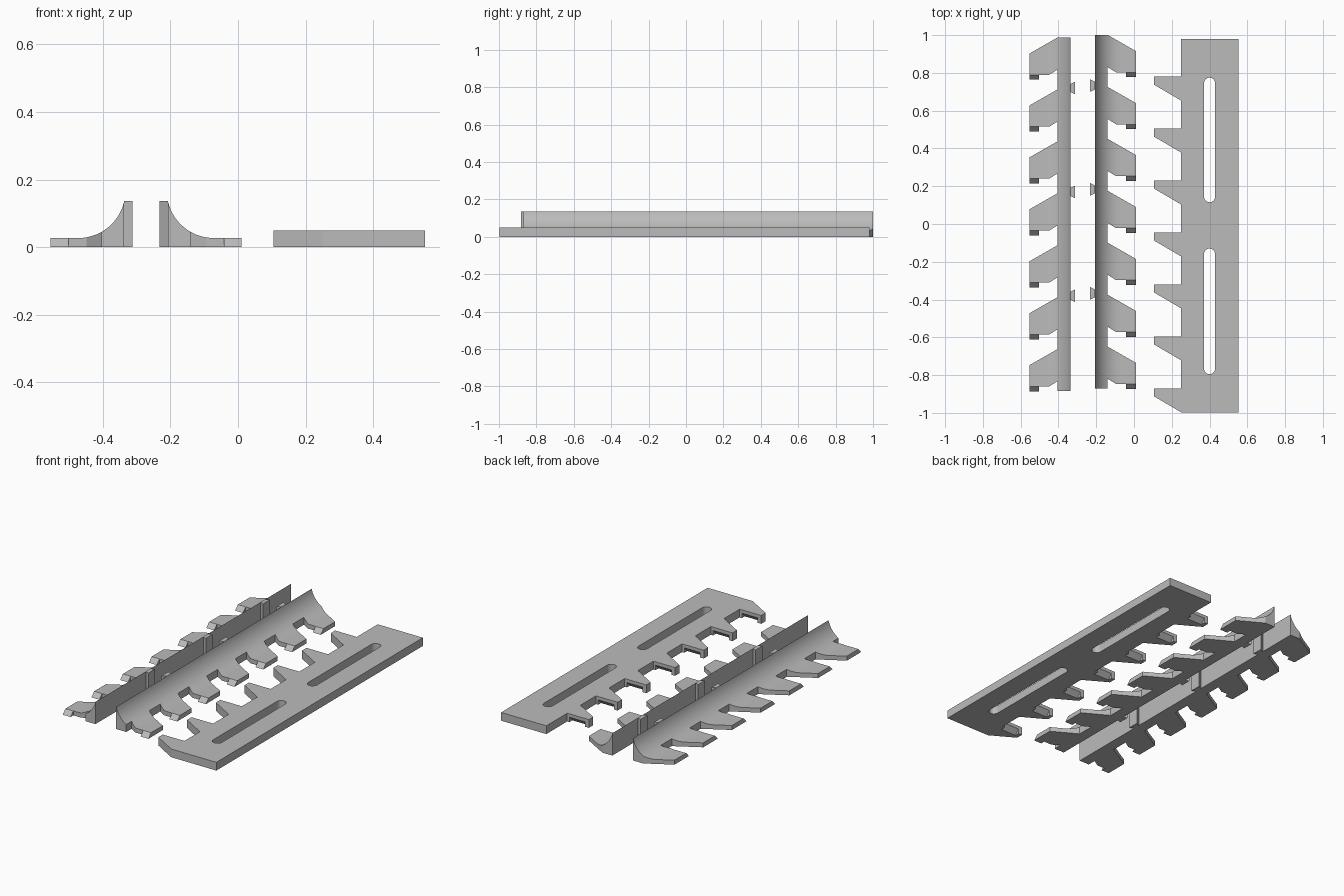
import bpy, bmesh, math

if "Cube" in bpy.data.objects:
    bpy.data.objects.remove(bpy.data.objects["Cube"])

grey = bpy.data.materials.new("plain grey")
grey.diffuse_color = (0.5, 0.5, 0.5, 1)
grey.use_nodes = True
grey.node_tree.nodes["Principled BSDF"].inputs["Base Color"].default_value = grey.diffuse_color

MID = -0.272                      # mirror line between the two rails
PITCH = 0.275
WALL, BAND, TIP = 0.065, 0.132, 0.2825
THIN, TALL = 0.027, 0.136


def prism(name, pts, lo, hi, place):
    """Extrude a 2D outline from lo to hi; place maps (a, b, t) to (x, y, z)."""
    bm = bmesh.new()
    n = len(pts)
    a = [bm.verts.new(place(p[0], p[1], lo)) for p in pts]
    b = [bm.verts.new(place(p[0], p[1], hi)) for p in pts]
    bm.faces.new(a)
    bm.faces.new(b[::-1])
    for i in range(n):
        j = (i + 1) % n
        bm.faces.new((a[i], b[i], b[j], a[j]))
    bmesh.ops.recalc_face_normals(bm, faces=bm.faces)
    mesh = bpy.data.meshes.new(name)
    bm.to_mesh(mesh)
    bm.free()
    ob = bpy.data.objects.new(name, mesh)
    bpy.context.collection.objects.link(ob)
    mesh.materials.append(grey)
    return ob


def cut(ob, tool, op):
    """Apply a boolean and remove the tool."""
    mod = ob.modifiers.new("cut", 'BOOLEAN')
    mod.operation, mod.object, mod.solver = op, tool, 'EXACT'
    bpy.context.view_layer.objects.active = ob
    bpy.ops.object.modifier_apply(modifier=mod.name)
    bpy.data.objects.remove(tool, do_unlink=True)


def rail(side, label, dy):
    flat = lambda u, y, z: (MID + side * u, y + dy, z)
    along = lambda u, z, y: (MID + side * u, y + dy, z)
    across = lambda y, z, u: (MID + side * u, y + dy, z)

    # comb outline in plan
    outline = [(WALL, -0.883), (WALL, 0.988)]
    for i in range(7):
        o = -PITCH * i
        outline += [(BAND, 0.988 + o), (TIP, 0.902 + o), (TIP, 0.79 + o),
                    (0.177, 0.79 + o), (BAND, 0.818 + o)]
    outline.append((BAND, -0.883))
    ob = prism(label + "_rail", outline, -0.1, 0.3, flat)

    # coved cross-section
    r, cu, cz = 0.139, 0.2005, THIN + 0.139
    a0 = math.pi + math.asin((cz - TALL) / r)
    section = [(0, 0), (0, TALL)]
    for k in range(25):
        a = a0 + (1.5 * math.pi - a0) * k / 24
        section.append((cu + r * math.cos(a), cz + r * math.sin(a)))
    section += [(0.32, THIN), (0.32, 0)]
    cut(ob, prism("section", section, -1.2, 1.2, along), 'INTERSECT')
    bpy.ops.object.select_all(action='DESELECT')
    ob.select_set(True)
    bpy.context.view_layer.objects.active = ob
    bpy.ops.object.shade_smooth_by_angle(angle=math.radians(25))

    # sloped catches under the tooth tips
    for i in range(7):
        y = 0.79 - PITCH * i
        prism(f"{label}_catch_{i + 1}", [(y, 0), (y, THIN), (y - 0.026, 0)],
              0.23, TIP, across)

    # dovetail keys on the flat wall
    for i in range(3):
        y = 0.72 - 0.55 * i
        prism(f"{label}_key_{i + 1}",
              [(WALL, y - 0.021), (WALL, y + 0.021), (0.04, y + 0.033), (0.04, y - 0.033)],
              0, TALL, flat)


rail(-1, "left", 0.0)
rail(1, "right", 0.013)

# toothed plate
upright = lambda x, y, z: (x, y, z)
outline = [(0.553, -0.997), (0.553, 0.98), (0.25, 0.98)]
for i in range(7):
    o = -PITCH * i
    outline += [(0.25, 0.78 + o), (0.105, 0.78 + o), (0.105, 0.738 + o), (0.25, 0.653 + o)]
plate = prism("toothed_plate", outline, 0, 0.05, upright)

# two rounded slots
for lo, hi in ((0.115, 0.775), (-0.795, -0.13)):
    r = 0.029
    slot = []
    for k in range(13):
        a = math.pi * k / 12
        slot.append((0.4 + r * math.cos(a), hi - r + r * math.sin(a)))
    for k in range(13):
        a = math.pi * (1 + k / 12)
        slot.append((0.4 + r * math.cos(a), lo + r + r * math.sin(a)))
    cut(plate, prism("slot", slot, -0.1, 0.1, upright), 'DIFFERENCE')

# sloped undercuts in the plate teeth
for i in range(7):
    y = 0.78 - PITCH * i
    wedge = [(y + 0.01, -0.01), (y + 0.01, 0.03), (y, 0.03), (y - 0.028, 0), (y - 0.028, -0.01)]
    cut(plate, prism("undercut", wedge, 0.13, 0.235, lambda b, z, x: (x, b, z)), 'DIFFERENCE')
